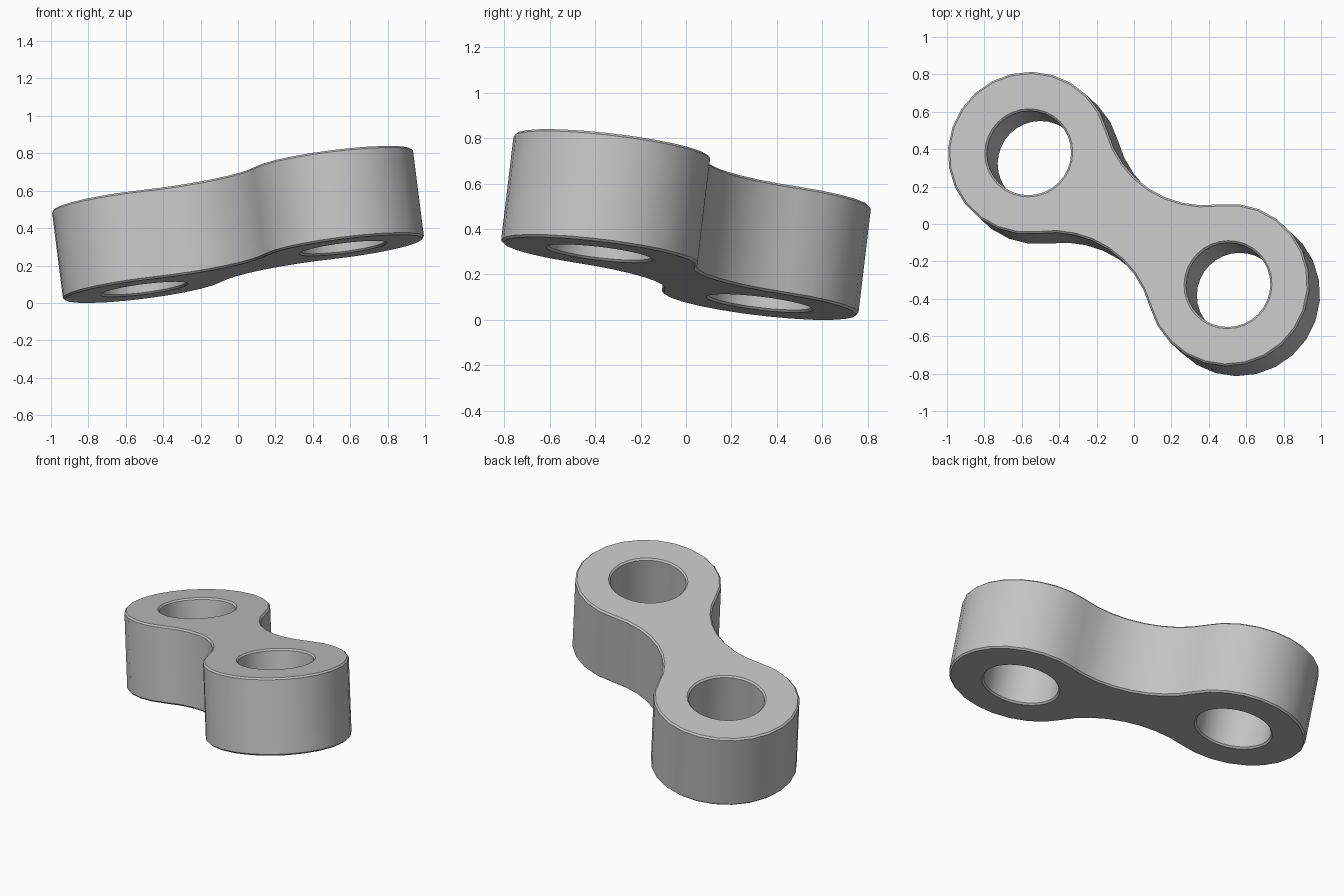
import bpy, bmesh
from math import sin, cos, pi, atan2
from mathutils import Vector, Matrix

cube = bpy.data.objects.get("Cube")
if cube:
    bpy.data.objects.remove(cube, do_unlink=True)

# Link dimensions
D = 0.648        # half distance between the eye centres
R_OUT = 0.437    # eye radius
R_HOLE = 0.227   # hole radius
WAIST = 0.195    # half width of the neck
THICK = 0.482
CHAMFER = 0.01


def arc(cx, cy, r, start, end, steps):
    return [Vector((cx + r * cos(start + (end - start) * i / steps),
                    cy + r * sin(start + (end - start) * i / steps), 0))
            for i in range(steps + 1)]


def add_loop(bm, points):
    verts = [bm.verts.new(p) for p in points]
    return [bm.edges.new((verts[i - 1], verts[i])) for i in range(len(verts))]


# Half outline: one eye and one tangent neck fillet, then turned half a circle
fillet = (D * D + WAIST ** 2 - R_OUT ** 2) / (2 * (R_OUT - WAIST))
cy = WAIST + fillet
a = atan2(cy, -D)
half = arc(D, 0, R_OUT, -a, a, 18) + arc(0, cy, fillet, a - pi, -a, 8)[1:-1]
outline = half + [-p for p in half]

# Flat plate with two holes, extruded to a solid
bm = bmesh.new()
edges = add_loop(bm, outline)
for side in (-1, 1):
    edges += add_loop(bm, arc(side * D, 0, R_HOLE, 0, 2 * pi, 32)[:-1])
bmesh.ops.triangle_fill(bm, use_beauty=True, edges=edges)
ext = bmesh.ops.extrude_face_region(bm, geom=bm.faces[:])
top = [g for g in ext["geom"] if isinstance(g, bmesh.types.BMVert)]
bmesh.ops.translate(bm, verts=top, vec=(0, 0, THICK))
bmesh.ops.translate(bm, verts=bm.verts[:], vec=(0, 0, -THICK / 2))
bmesh.ops.recalc_face_normals(bm, faces=bm.faces[:])

# Narrow chamfer on the rims
rims = [e for e in bm.edges if len(e.link_faces) == 2 and e.calc_face_angle() > 1]
bmesh.ops.bevel(bm, geom=rims, offset=CHAMFER, segments=1, affect='EDGES')

# Tilt the link and stand it on the ground
n = Vector((-0.125, 0.117, 0.985)).normalized()
u = Vector((0.535, -0.354, 0.11))
u = (u - n * u.dot(n)).normalized()
bm.transform(Matrix((u, n.cross(u), n)).transposed().to_4x4())
low = min(v.co.z for v in bm.verts)
bmesh.ops.translate(bm, verts=bm.verts[:], vec=(0, 0, -low))

mesh = bpy.data.meshes.new("link_plate")
bm.to_mesh(mesh)
bm.free()
link = bpy.data.objects.new("link_plate", mesh)
bpy.context.collection.objects.link(link)

# Plain grey
grey = bpy.data.materials.new("plain_grey")
grey.use_nodes = True
colour = (0.55, 0.55, 0.55, 1)
grey.diffuse_color = colour
grey.node_tree.nodes["Principled BSDF"].inputs["Base Color"].default_value = colour
mesh.materials.append(grey)

bpy.ops.object.select_all(action='DESELECT')
link.select_set(True)
bpy.context.view_layer.objects.active = link
bpy.ops.object.shade_smooth_by_angle(angle=pi / 6)
